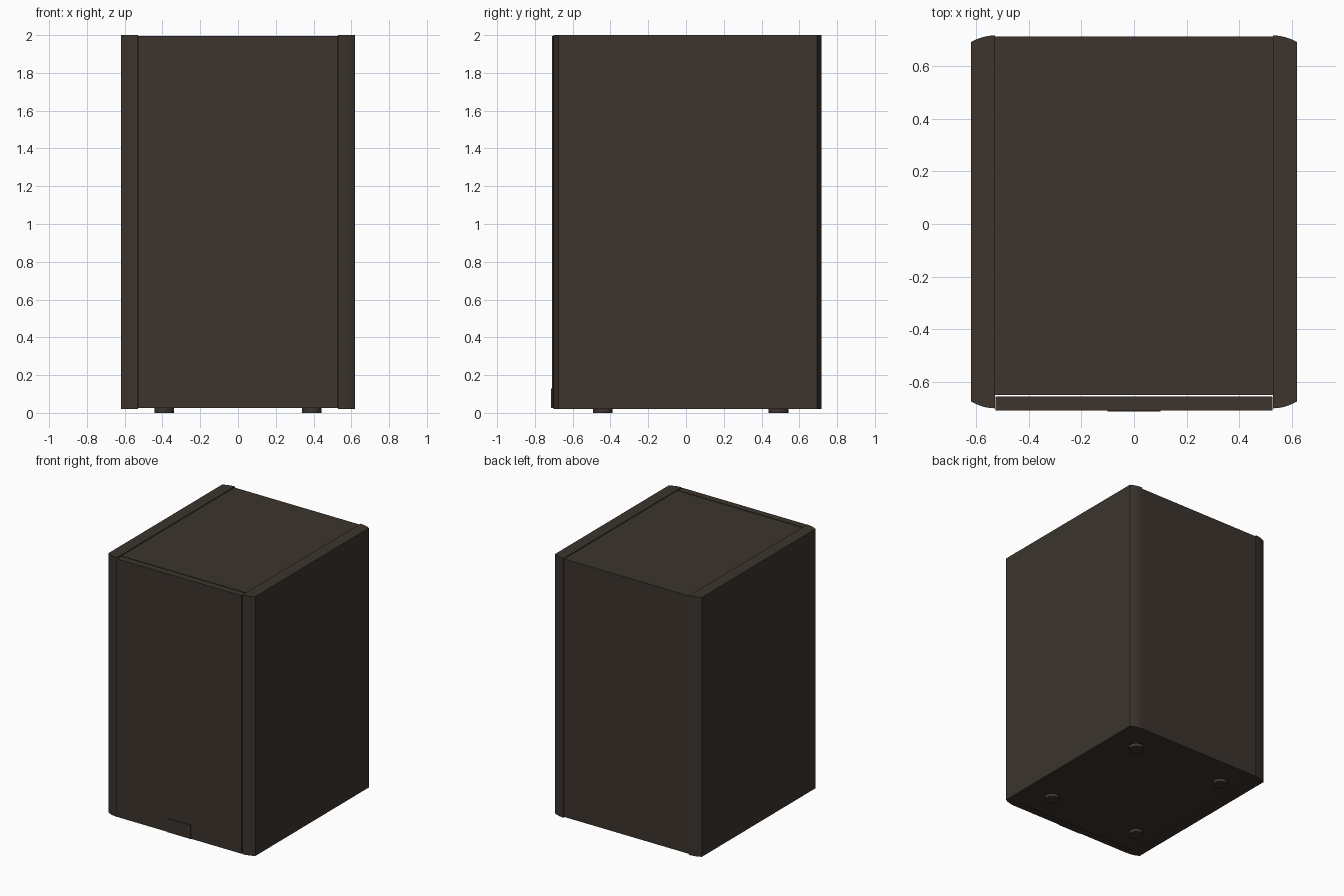
import bpy, bmesh, math

if "Cube" in bpy.data.objects:
    bpy.data.objects.remove(bpy.data.objects["Cube"])


def material(name, rgb):
    m = bpy.data.materials.new(name)
    m.diffuse_color = (*rgb, 1)
    m.use_nodes = True
    m.node_tree.nodes["Principled BSDF"].inputs["Base Color"].default_value = m.diffuse_color
    return m


BROWN = material("dark brown", (0.045, 0.034, 0.027))


def finish(name, bm):
    bmesh.ops.recalc_face_normals(bm, faces=bm.faces)
    me = bpy.data.meshes.new(name)
    bm.to_mesh(me)
    bm.free()
    ob = bpy.data.objects.new(name, me)
    bpy.context.collection.objects.link(ob)
    me.materials.append(BROWN)
    return ob


def prism(name, outline, z0, z1):
    bm = bmesh.new()
    face = bm.faces.new([bm.verts.new((x, y, z0)) for x, y in outline])
    top = bmesh.ops.extrude_face_region(bm, geom=[face])["geom"]
    bmesh.ops.translate(bm, vec=(0, 0, z1 - z0),
                        verts=[v for v in top if isinstance(v, bmesh.types.BMVert)])
    return finish(name, bm)


def box(name, x0, x1, y0, y1, z0, z1):
    return prism(name, [(x0, y0), (x1, y0), (x1, y1), (x0, y1)], z0, z1)


# Cabinet core, slightly recessed between the side panels
box("cabinet_core", -0.53, 0.53, -0.652, 0.714, 0.025, 1.994)

# Front grille with a thin gap behind it, and its bottom badge plate
box("front_grille", -0.527, 0.527, -0.71, -0.658, 0.025, 1.994)
box("badge_plate", -0.10, 0.10, -0.715, -0.708, 0.025, 0.13)

# Side panels with gently curved front and back edges
N = 10
steps = [i / N for i in range(N + 1)]
for side, label in ((1, "right"), (-1, "left")):
    back = [(side * (0.53 + 0.09 * t), 0.718 - 0.024 * t * t) for t in steps]
    front = [(side * (0.53 + 0.09 * t), -0.702 + 0.026 * t * t) for t in steps]
    panel = prism(label + "_side_panel", back + front[::-1], 0.02, 2.0)
    bpy.context.view_layer.objects.active = panel
    panel.select_set(True)
    bpy.ops.object.shade_smooth_by_angle(angle=math.radians(12))
    panel.select_set(False)

# Four round feet
for x in (-0.39, 0.39):
    for y in (-0.44, 0.49):
        ring = [(x + 0.052 * math.cos(math.tau * i / 32),
                 y + 0.052 * math.sin(math.tau * i / 32)) for i in range(32)]
        prism("foot", ring, 0.0, 0.03)
